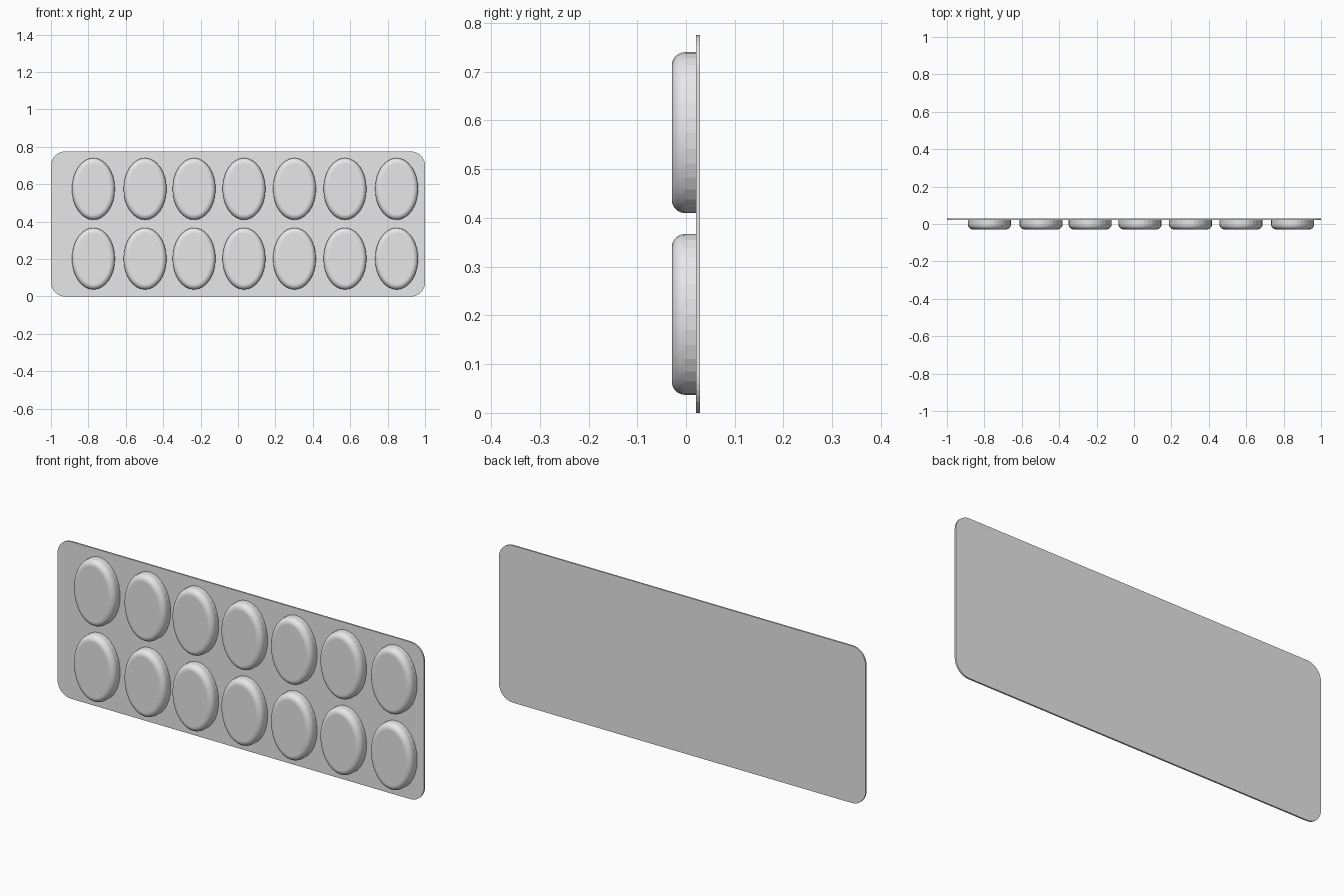
import bpy, bmesh
from math import sin, cos, pi

cube = bpy.data.objects.get("Cube")
if cube:
    bpy.data.objects.remove(cube, do_unlink=True)

# Single grey material
GREY = (0.8, 0.8, 0.8, 1.0)
grey = bpy.data.materials.new("light_grey")
grey.use_nodes = True
grey.diffuse_color = GREY
next(n for n in grey.node_tree.nodes
     if n.type == "BSDF_PRINCIPLED").inputs["Base Color"].default_value = GREY

WIDTH, HEIGHT = 2.0, 0.775
BACK, SHEET, FRONT = 0.029, 0.021, -0.029


def loft(name, rings, smooth_bands=()):
    """Skin a stack of matching rings, cap both ends, smooth the chosen bands."""
    bm = bmesh.new()
    loops = [[bm.verts.new(p) for p in ring] for ring in rings]
    n = len(loops[0])
    for band, (a, b) in enumerate(zip(loops, loops[1:])):
        for i in range(n):
            j = (i + 1) % n
            face = bm.faces.new((a[i], a[j], b[j], b[i]))
            face.smooth = band in smooth_bands
    bm.faces.new(loops[0])
    bm.faces.new(loops[-1])
    bmesh.ops.recalc_face_normals(bm, faces=bm.faces)
    mesh = bpy.data.meshes.new(name)
    bm.to_mesh(mesh)
    bm.free()
    mesh.materials.append(grey)
    obj = bpy.data.objects.new(name, mesh)
    bpy.context.collection.objects.link(obj)
    return obj


# Backing sheet with rounded corners
def sheet_ring(y, radius=0.075, steps=8):
    ring = []
    corners = [(1, 1), (-1, 1), (-1, -1), (1, -1)]
    for q, (sx, sz) in enumerate(corners):
        for k in range(steps + 1):
            a = (q + k / steps) * pi / 2
            ring.append((sx * (WIDTH / 2 - radius) + radius * cos(a), y,
                         HEIGHT / 2 + sz * (HEIGHT / 2 - radius) + radius * sin(a)))
    return ring


loft("backing_sheet", [sheet_ring(BACK), sheet_ring(SHEET)])


# Oval blisters: straight faceted wall, smooth rounded shoulder, flat face
def oval_ring(inset, y, sides=32):
    return [((0.115 - inset) * cos(2 * pi * i / sides), y,
             (0.165 - inset) * sin(2 * pi * i / sides)) for i in range(sides)]


FILLET, STEPS = 0.027, 8
profile = [oval_ring(0, SHEET + 0.003)]
for k in range(STEPS + 1):
    a = k / STEPS * pi / 2
    profile.append(oval_ring(FILLET * (1 - cos(a)), FRONT + FILLET * (1 - sin(a))))

COLUMNS = (-0.773, -0.497, -0.235, 0.032, 0.302, 0.572, 0.848)
for row, z in (("lower", 0.202), ("upper", 0.575)):
    for col, x in enumerate(COLUMNS, 1):
        blister = loft(f"{row}_blister_{col}", profile, range(1, STEPS + 1))
        blister.location = (x, 0, z)
